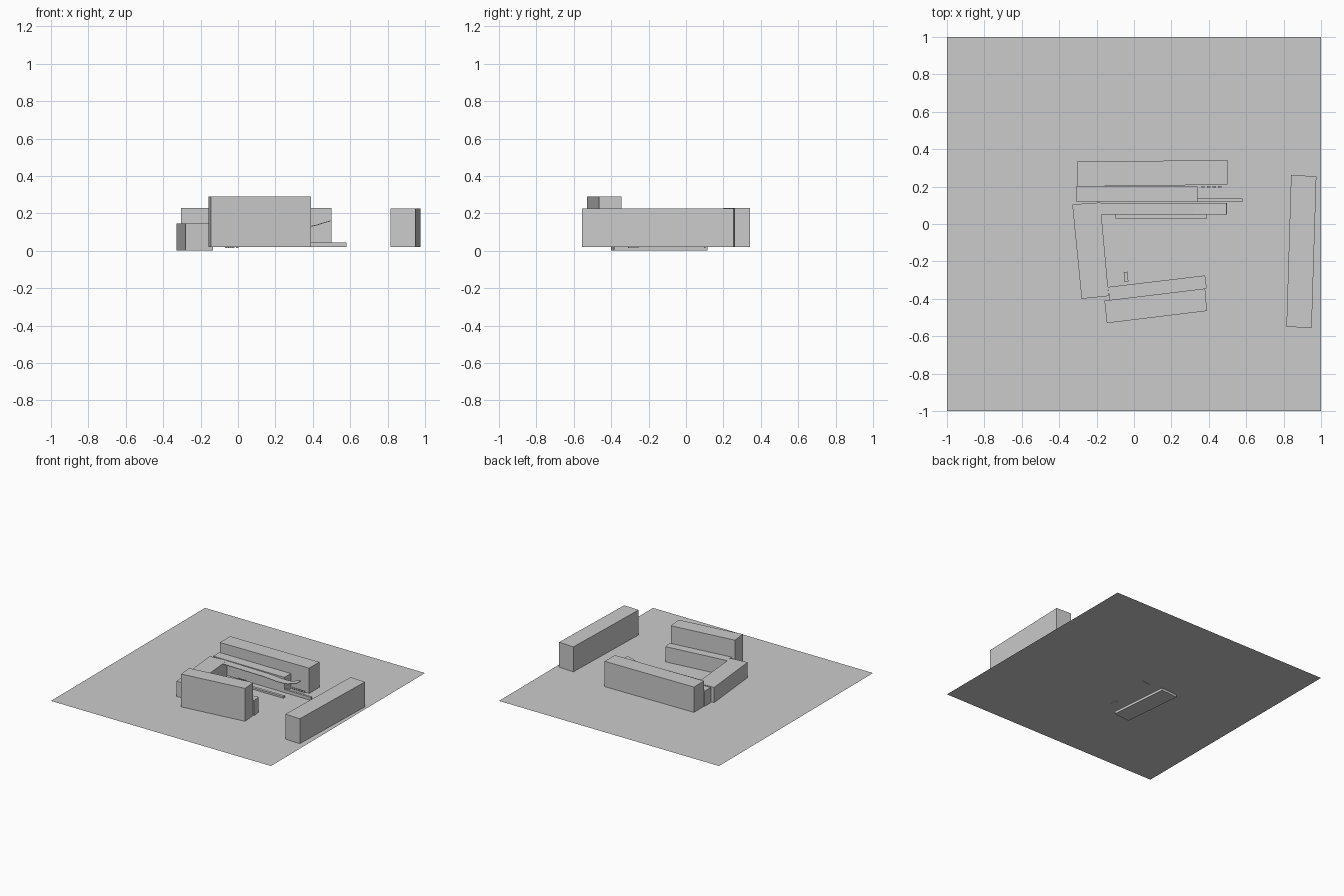
import bpy
import bmesh

GROUND = 0.02

cube = bpy.data.objects.get("Cube")
if cube:
    bpy.data.objects.remove(cube, do_unlink=True)

grey = bpy.data.materials.new("light_grey")
grey.use_nodes = True
colour = (0.6, 0.6, 0.6, 1)
grey.diffuse_color = colour
grey.node_tree.nodes["Principled BSDF"].inputs["Base Color"].default_value = colour


def finish(name, bm):
    bmesh.ops.recalc_face_normals(bm, faces=bm.faces)
    mesh = bpy.data.meshes.new(name)
    bm.to_mesh(mesh)
    bm.free()
    mesh.materials.append(grey)
    obj = bpy.data.objects.new(name, mesh)
    bpy.context.scene.collection.objects.link(obj)
    return obj


def block(name, plan, bottom, top):
    """Extrude a plan outline between two heights."""
    bm = bmesh.new()
    face = bm.faces.new([bm.verts.new((x, y, bottom)) for x, y in plan])
    up = bmesh.ops.extrude_face_region(bm, geom=[face])["geom"]
    verts = [v for v in up if isinstance(v, bmesh.types.BMVert)]
    bmesh.ops.translate(bm, verts=verts, vec=(0, 0, top - bottom))
    if not any(len(f.verts) == len(plan) and f.calc_center_median().z == bottom for f in bm.faces):
        low = [v for v in bm.verts if v not in verts]
        bmesh.ops.contextual_create(bm, geom=low)
    return finish(name, bm)


def rect(x0, x1, y0, y1):
    return [(x0, y0), (x1, y0), (x1, y1), (x0, y1)]


# Flat site
bm = bmesh.new()
bm.faces.new([bm.verts.new((x, y, GROUND)) for x, y in rect(-1, 1, -1, 1)])
site = finish("site", bm)
if site.data.polygons[0].normal.z < 0:
    site.data.flip_normals()

# Main buildings
block("north_building", [(-0.305, 0.2), (0.5, 0.21), (0.5, 0.342), (-0.305, 0.333)], GROUND, 0.228)
block("middle_building", [(-0.31, 0.12), (0.34, 0.118), (0.34, 0.2), (-0.31, 0.2)], GROUND, 0.145)
block("west_wing", [(-0.28, -0.4), (-0.135, -0.385), (-0.18, 0.115), (-0.33, 0.105)], 0, 0.145)
block("south_tall_building", [(-0.145, -0.53), (0.39, -0.465), (0.38, -0.345), (-0.158, -0.41)], GROUND, 0.29)
block("south_low_building", [(-0.13, -0.407), (0.389, -0.345), (0.38, -0.275), (-0.14, -0.337)], GROUND, 0.145)
block("east_building", [(0.815, -0.55), (0.95, -0.555), (0.975, 0.255), (0.84, 0.262)], GROUND, 0.225)

# Low walls and steps
block("entrance_wall", rect(0.325, 0.58, 0.117, 0.135), GROUND, 0.045)
block("terrace_step", rect(-0.1, 0.39, 0.03, 0.052), GROUND, 0.034)
block("courtyard_bench", [(-0.05, -0.31), (-0.03, -0.308), (-0.035, -0.255), (-0.055, -0.257)], 0.015, 0.035)

# Small seats beside the entrance and under the canopy
for i in range(4):
    x = 0.36 + i * 0.03
    block(f"entrance_seat_{i + 1}", rect(x, x + 0.018, 0.194, 0.203), GROUND, 0.035)
    x = -0.07 + i * 0.02
    block(f"terrace_seat_{i + 1}", rect(x, x + 0.012, 0.095, 0.105), 0.015, 0.035)

# Canopy that lifts at its open end
profile = [(-0.18, 0.145), (0.2, 0.14), (0.32, 0.132), (0.39, 0.133),
           (0.42, 0.139), (0.45, 0.149), (0.495, 0.162)]
bm = bmesh.new()
rows = [[bm.verts.new((x, y, z)) for y in (0.05, 0.112)] for x, z in profile]
for a, b in zip(rows, rows[1:]):
    bm.faces.new((a[0], b[0], b[1], a[1]))
canopy = finish("canopy", bm)
thick = canopy.modifiers.new("thickness", "SOLIDIFY")
thick.thickness = 0.004
thick.offset = -1
